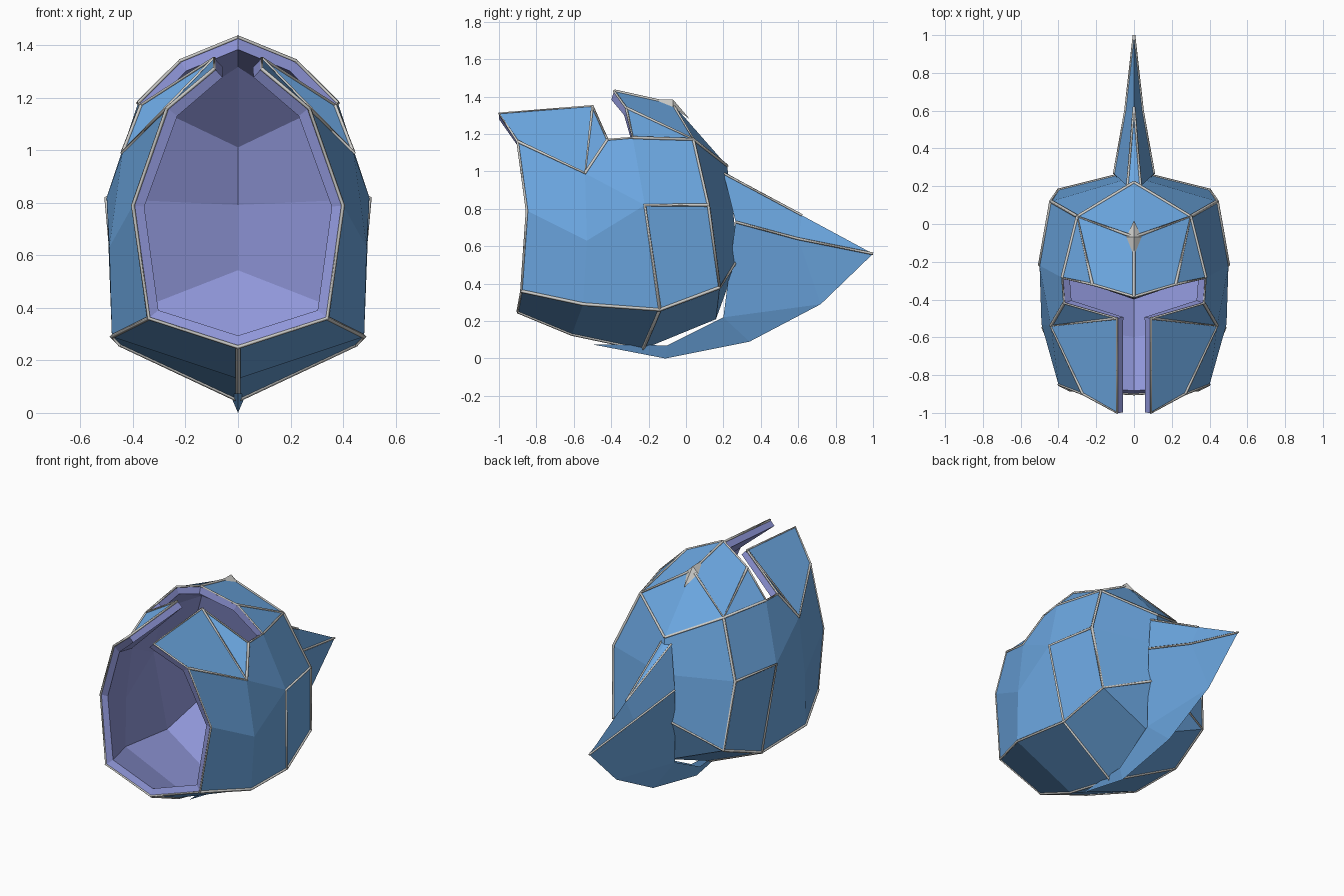
import bpy, bmesh
from mathutils import Vector

old = bpy.data.objects.get("Cube")
if old:
    bpy.data.objects.remove(old)


def material(name, rgb):
    m = bpy.data.materials.new(name)
    m.use_nodes = True
    m.diffuse_color = (*rgb, 1)
    m.node_tree.nodes["Principled BSDF"].inputs["Base Color"].default_value = (*rgb, 1)
    return m


blue = material("shell_blue", (0.15, 0.39, 0.76))
violet = material("lining_violet", (0.28, 0.31, 0.70))
silver = material("seam_silver", (0.60, 0.60, 0.58))


def mirror(obj):
    mod = obj.modifiers.new("mirror", "MIRROR")
    mod.use_axis[0] = True
    mod.merge_threshold = 0.001


def half_mesh(name, points, faces, centre, mats):
    """Faceted half model, faces turned away from centre, mirrored over x."""
    bm = bmesh.new()
    verts = {k: bm.verts.new(p) for k, p in points.items()}
    for names in faces:
        f = bm.faces.new([verts[n] for n in names.split()])
        f.normal_update()
        if f.normal.dot(f.calc_center_median() - Vector(centre)) < 0:
            f.normal_flip()
    mesh = bpy.data.meshes.new(name)
    bm.to_mesh(mesh)
    bm.free()
    for m in mats:
        mesh.materials.append(m)
    obj = bpy.data.objects.new(name, mesh)
    bpy.context.collection.objects.link(obj)
    mirror(obj)
    return obj


def seams(name, points, lines, radius):
    """Thin silver trim running along named points."""
    curve = bpy.data.curves.new(name, "CURVE")
    curve.dimensions = "3D"
    curve.bevel_depth = radius
    curve.bevel_resolution = 0
    curve.use_fill_caps = True
    for line in lines:
        names = line.split()
        sp = curve.splines.new("POLY")
        sp.points.add(len(names) - 1)
        for p, n in zip(sp.points, names):
            p.co = (*points[n], 1)
    curve.materials.append(silver)
    obj = bpy.data.objects.new(name, curve)
    bpy.context.collection.objects.link(obj)
    mirror(obj)


# Helmet shell: key corners of one half
shell = {
    "chin": (0, -0.9, 0.25), "rim_low": (0.34, -0.88, 0.36),
    "rim_mid": (0.4, -0.85, 0.79), "rim_high": (0.27, -0.9, 1.16),
    "tip": (0.09, -1, 1.31), "slot": (0.09, -0.5, 1.35),
    "eye": (0.37, -0.42, 1.17), "cheek": (0.44, -0.54, 0.99),
    "side": (0.49, -0.53, 0.63), "low": (0.48, -0.55, 0.29),
    "under": (0.45, -0.14, 0.26), "nape": (0.4, 0.18, 0.38),
    "ear": (0.5, -0.22, 0.82), "ear_back": (0.44, 0.12, 0.82),
    "crown": (0.3, 0.04, 1.17), "brow_end": (0.38, -0.285, 1.18),
    "brow": (0.22, -0.32, 1.34), "peak": (0, -0.385, 1.43),
    "top": (0, -0.07, 1.36), "back_top": (0, 0.22, 1.03),
    "back_mid": (0, 0.25, 0.8), "back": (0, 0.28, 0.54),
    "back_low": (0, 0.16, 0.21), "keel": (0, -0.23, 0.05),
    "keel_front": (0, -0.61, 0.13),
}
shell_faces = [
    "rim_high tip slot cheek", "cheek slot eye", "rim_mid rim_high cheek side",
    "rim_low rim_mid side low", "chin rim_low low keel_front",
    "keel_front low under keel", "keel under nape back_low", "back_low nape back",
    "low side ear under", "side cheek ear", "cheek eye brow_end ear",
    "brow_end crown ear_back ear", "ear ear_back nape under",
    "crown ear_back back_mid back_top", "ear_back nape back back_mid",
    "brow_end crown brow", "brow crown top peak", "crown back_top top",
]
helmet = half_mesh("helmet_shell", shell, shell_faces, (0, -0.3, 0.7), [blue, violet])
thick = helmet.modifiers.new("lining", "SOLIDIFY")
thick.thickness = 0.045
thick.offset = -1
thick.use_even_offset = True
thick.material_offset = 1
thick.material_offset_rim = 1

seams("shell_seams", shell, [
    "rim_high cheek slot", "cheek eye", "brow_end crown back_top",
    "top crown brow", "peak top", "crown ear_back nape back",
    "ear_back ear under keel", "rim_low low under nape", "chin keel_front keel",
], 0.009)
seams("opening_trim", shell, [
    "chin rim_low rim_mid rim_high tip slot eye brow_end brow peak",
], 0.007)

# Back fin: ridge, flared sides and a thin keel edge
fin = {
    "ridge": (0, 0.2, 1), "ridge_side": (0.035, 0.2, 0.99),
    "ridge_end": (0, 0.62, 0.765), "point": (0, 1, 0.56),
    "flare": (0.105, 0.265, 0.73), "flare_end": (0.045, 0.6, 0.64),
    "edge_a": (0, 0.72, 0.29), "edge_b": (0, 0.34, 0.09),
    "edge_c": (0, -0.11, 0), "edge_d": (0, -0.5, 0.075),
    "root": (0.06, 0.2, 0.22), "root_front": (0.03, -0.1, 0.07),
}
half_mesh("back_fin", fin, [
    "ridge ridge_side ridge_end", "ridge_side flare flare_end ridge_end",
    "ridge_end flare_end point", "flare_end point edge_a",
    "root flare flare_end edge_a", "root edge_a edge_b",
    "root edge_b edge_c root_front", "root_front edge_c edge_d",
], (-0.2, 0.4, 0.45), [blue])
seams("fin_seams", fin, ["ridge_side ridge_end", "flare flare_end point"], 0.007)

# Crown gem: small faceted diamond on the ridge
gem = {
    "front": (0, -0.17, 1.385), "back": (0, 0.02, 1.28),
    "side": (0.04, -0.07, 1.345), "top": (0, -0.07, 1.385),
}
half_mesh("crown_gem", gem, ["front side top", "side back top"], (0, -0.07, 1.25), [silver])
